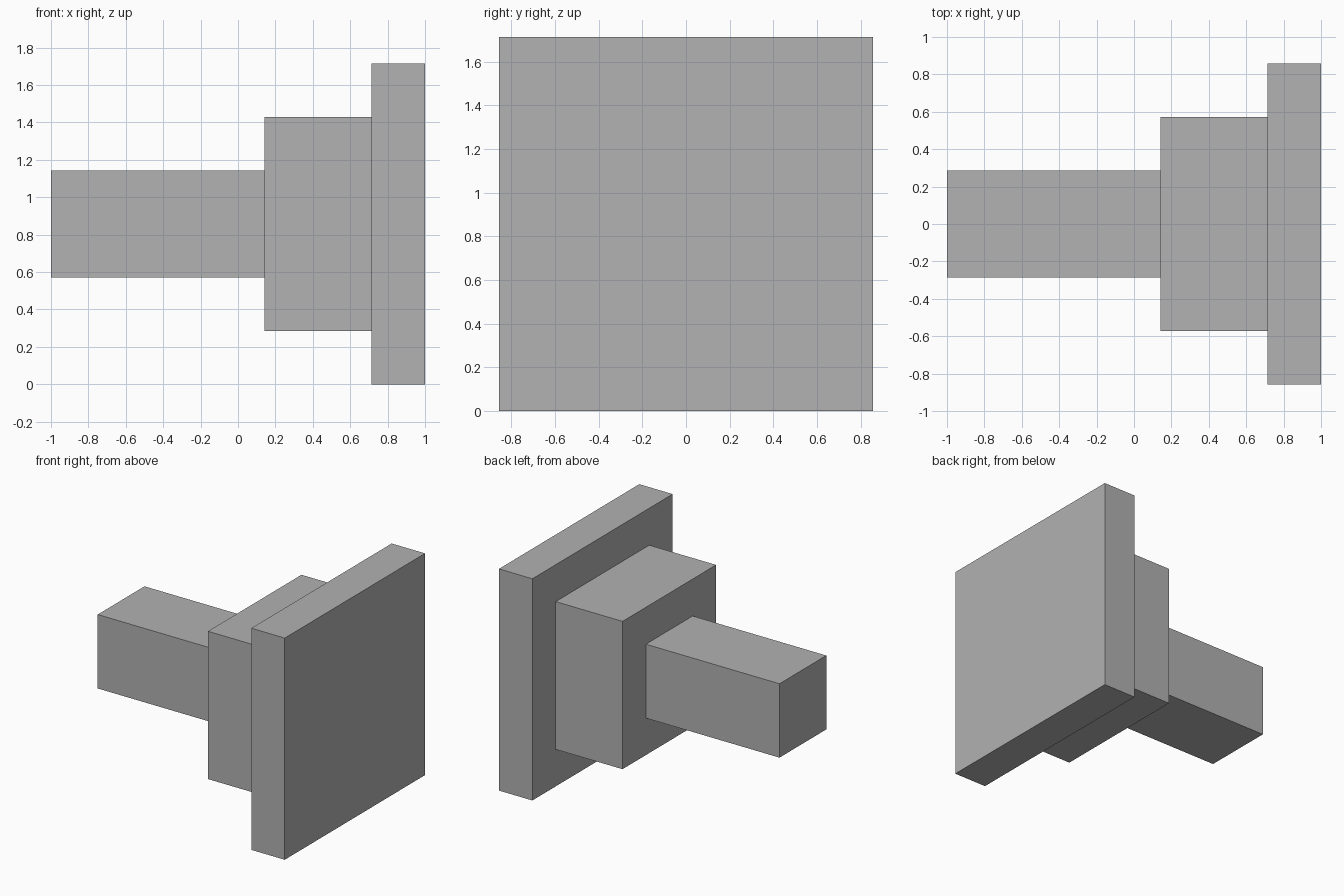
import bpy

cube = bpy.data.objects.get("Cube")
if cube:
    bpy.data.objects.remove(cube, do_unlink=True)

UNIT = 2 / 7          # the whole length is seven modules
CENTRE_Z = 3 * UNIT   # axis height, half the flange height

# Single plain grey
grey = bpy.data.materials.new("plain_grey")
grey.use_nodes = True
colour = (0.445, 0.445, 0.445, 1.0)
grey.diffuse_color = colour
grey.node_tree.nodes["Principled BSDF"].inputs["Base Color"].default_value = colour


def square_block(name, start, length, side):
    """Square block along x, with sizes in modules from the -x end."""
    x = -1 + (start + length / 2) * UNIT
    bpy.ops.mesh.primitive_cube_add(size=1, location=(x, 0, CENTRE_Z))
    block = bpy.context.object
    block.name = name
    block.scale = (length * UNIT, side * UNIT, side * UNIT)
    bpy.ops.object.transform_apply(location=False, rotation=False, scale=True)
    block.data.materials.append(grey)
    return block


# Stepped shaft, collar and end plate
square_block("shaft", 0, 4, 2)
square_block("collar", 4, 2, 4)
square_block("end_plate", 6, 1, 6)
